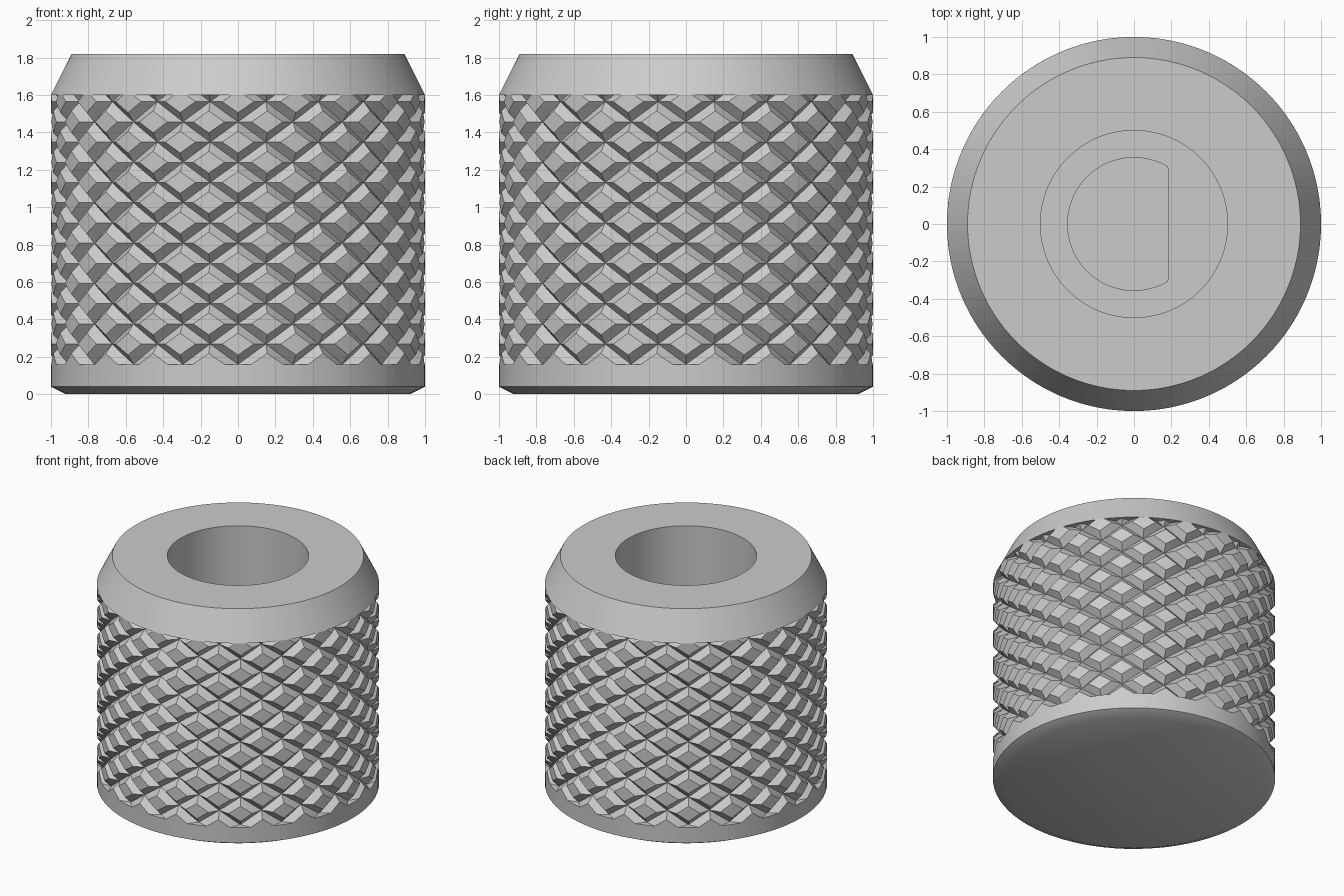
import bpy, bmesh, math

if "Cube" in bpy.data.objects:
    bpy.data.objects.remove(bpy.data.objects["Cube"])

STARTS = 20                    # grooves in each helical direction
Z0, Z1 = 0.16, 1.60            # knurled band
PITCH = 0.216                  # height of one diamond
W, DEPTH = 0.23, 0.05          # groove half width (in cells) and depth
LINES = [0.0, W, 0.5, 1 - W]   # grid lines across one cell
N = len(LINES)


def coord(i):
    return i // N + LINES[i % N]


def groove(t):
    return max(0.0, 1 - abs(t - round(t)) / W)


bm = bmesh.new()
verts = {}


def knurl_vert(a, b):
    """Point of the diamond lattice wrapped on the cylinder."""
    turns = a // (N * STARTS)
    a, b = a - turns * N * STARTS, b + turns * N * STARTS
    if (a, b) not in verts:
        u, v = coord(a), coord(b)
        ang = math.pi / STARTS * (u - v) - math.pi / 2
        r = 1 - DEPTH * max(groove(u), groove(v))
        verts[a, b] = bm.verts.new((r * math.cos(ang), r * math.sin(ang),
                                    Z0 + PITCH / 2 * (u + v)))
    return verts[a, b]


# knurled band: crossing V grooves around raised diamonds
top_sum = 2 * (Z1 - Z0) / PITCH
for a in range(N * STARTS):
    first = int(-coord(a)) - 2
    for b in range(first * N, (first + int(top_sum) + 5) * N):
        q = [knurl_vert(a, b), knurl_vert(a + 1, b),
             knurl_vert(a + 1, b + 1), knurl_vert(a, b + 1)]
        ca, cb = a % N, b % N
        if (ca in (0, N - 1)) and (cb in (0, N - 1)):
            # crossing: split from the node to the diamond corner
            if (ca == 0) == (cb == 0):
                bm.faces.new((q[0], q[1], q[2]))
                bm.faces.new((q[0], q[2], q[3]))
            else:
                bm.faces.new((q[0], q[1], q[3]))
                bm.faces.new((q[1], q[2], q[3]))
        else:
            bm.faces.new(q)

# trim the band at both ends
for z, up in ((Z1, 1), (Z0, -1)):
    bmesh.ops.bisect_plane(bm, geom=bm.verts[:] + bm.edges[:] + bm.faces[:],
                           dist=1e-5, plane_co=(0, 0, z), plane_no=(0, 0, up),
                           clear_outer=True)
bmesh.ops.remove_doubles(bm, verts=bm.verts[:], dist=1e-5)


def sweep(loop, radius, z):
    """Extrude a rim loop to a new radius and height, keeping its angles."""
    res = bmesh.ops.extrude_edge_only(bm, edges=loop)["geom"]
    for v in [g for g in res if isinstance(g, bmesh.types.BMVert)]:
        t = math.atan2(v.co.y, v.co.x)
        r = radius(t) if callable(radius) else radius
        v.co = (r * math.cos(t), r * math.sin(t), z)
    return [g for g in res if isinstance(g, bmesh.types.BMEdge)]


def d_bore(t):
    c = math.cos(t)
    return min(0.355, 0.185 / c) if c > 0.2 else 0.355


rims = [e for e in bm.edges if e.is_boundary]
upper = [e for e in rims if e.verts[0].co.z > 1]
lower = [e for e in rims if e.verts[0].co.z < 1]

# upper chamfer, top face, round bore, D-shaped shaft hole
for radius, z in ((1, Z1), (0.89, 1.82), (0.5, 1.82), (0.5, 1.10),
                  (d_bore, 1.10), (d_bore, 0.30)):
    upper = sweep(upper, radius, z)
bmesh.ops.edgeloop_fill(bm, edges=upper)

# plain foot ring, lower chamfer, closed base
for radius, z in ((1, Z0), (1, 0.04), (0.92, 0.0)):
    lower = sweep(lower, radius, z)
bmesh.ops.edgeloop_fill(bm, edges=lower)

bmesh.ops.remove_doubles(bm, verts=bm.verts[:], dist=1e-4)
bmesh.ops.dissolve_degenerate(bm, edges=bm.edges[:], dist=1e-5)
bmesh.ops.recalc_face_normals(bm, faces=bm.faces[:])

mesh = bpy.data.meshes.new("knurled_knob")
bm.to_mesh(mesh)
bm.free()
knob = bpy.data.objects.new("knurled_knob", mesh)
bpy.context.collection.objects.link(knob)

grey = bpy.data.materials.new("plain_grey")
grey.diffuse_color = (0.6, 0.6, 0.6, 1)
grey.use_nodes = True
grey.node_tree.nodes["Principled BSDF"].inputs["Base Color"].default_value = grey.diffuse_color
mesh.materials.append(grey)

bpy.context.view_layer.objects.active = knob
knob.select_set(True)
bpy.ops.object.shade_smooth_by_angle(angle=math.radians(30))
